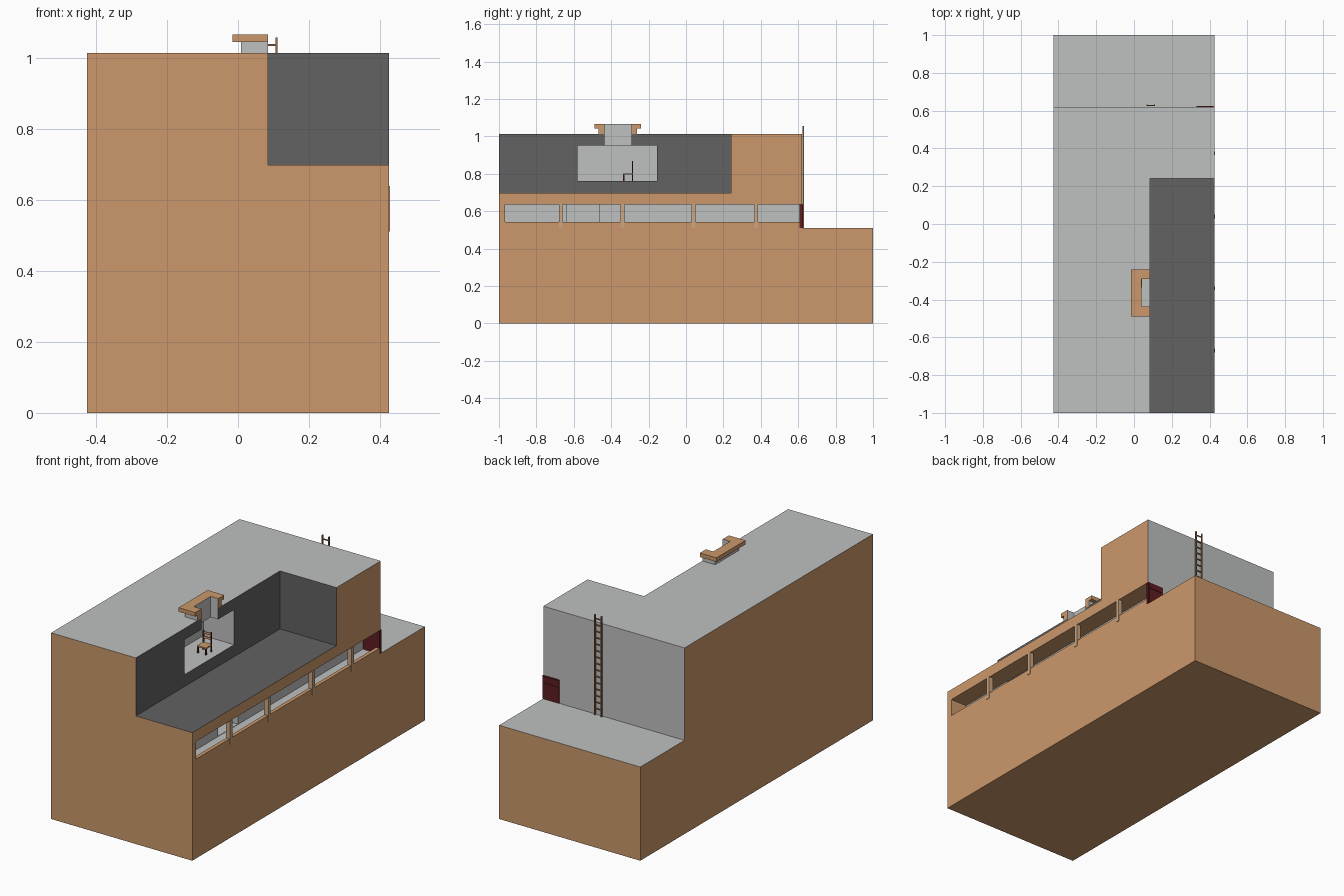
import bpy, bmesh

if "Cube" in bpy.data.objects:
    bpy.data.objects.remove(bpy.data.objects["Cube"])


def material(name, r, g, b):
    lin = [((c / 255 + 0.055) / 1.055) ** 2.4 for c in (r, g, b)]
    m = bpy.data.materials.new(name)
    m.diffuse_color = (*lin, 1)
    m.use_nodes = True
    m.node_tree.nodes["Principled BSDF"].inputs["Base Color"].default_value = m.diffuse_color
    return m


EARTH = material("earth_orange", 203, 152, 107)
GREY = material("plaster_grey", 190, 193, 191)
DARK = material("dark_grey", 98, 98, 98)
MAROON = material("maroon_wood", 95, 28, 33)
TAN = material("tan_post", 203, 166, 130)
WOOD = material("brown_wood", 150, 108, 78)


def add_object(name, bm, *mats):
    bmesh.ops.recalc_face_normals(bm, faces=bm.faces[:])
    me = bpy.data.meshes.new(name)
    bm.to_mesh(me)
    bm.free()
    for m in mats:
        me.materials.append(m)
    ob = bpy.data.objects.new(name, me)
    bpy.context.collection.objects.link(ob)
    return ob


def prism(name, pts, move, *mats):
    """Extrude a flat profile of 3D points along a vector."""
    bm = bmesh.new()
    f = bm.faces.new([bm.verts.new(p) for p in pts])
    g = bmesh.ops.extrude_face_region(bm, geom=[f])
    bmesh.ops.translate(bm, vec=move, verts=[v for v in g["geom"] if isinstance(v, bmesh.types.BMVert)])
    return add_object(name, bm, *mats)


def box(name, x0, x1, y0, y1, z0, z1, *mats):
    return prism(name, [(x0, y0, z0), (x1, y0, z0), (x1, y1, z0), (x0, y1, z0)], (0, 0, z1 - z0), *mats)


def paint(ob, rule):
    for p in ob.data.polygons:
        p.material_index = rule(p.center, p.normal)


# main ground block: tall part and low terrace behind
block = prism("ground_block",
              [(-0.425, -1, 0), (-0.425, 1, 0), (-0.425, 1, 0.51), (-0.425, 0.62, 0.51),
               (-0.425, 0.62, 1.013), (-0.425, -1, 1.013)], (0.85, 0, 0), EARTH, GREY, DARK)

# cutters: open notch, chamber, shaft, corridor with parapet, niche
cutters = [
    box("notch_cutter", 0.085, 0.6, -1.2, 0.24, 0.697, 1.3),
    box("chamber_cutter", -0.10, 0.5, -0.58, -0.155, 0.762, 0.952),
    box("shaft_cutter", 0.04, 0.5, -0.437, -0.292, 0.93, 1.3),
    prism("corridor_cutter", [(0.325, -0.968, 0.51), (0.405, -0.968, 0.51), (0.405, -0.968, 0.541),
                              (0.5, -0.968, 0.541), (0.5, -0.968, 0.637), (0.325, -0.968, 0.637)],
          (0, 1.578, 0)),
    box("niche_cutter", 0.2, 0.36, -0.637, -0.465, 0.512, 0.635),
]
for c in cutters:
    mod = block.modifiers.new(c.name, "BOOLEAN")
    mod.operation = "DIFFERENCE"
    mod.solver = "EXACT"
    mod.object = c
dg = bpy.context.evaluated_depsgraph_get()
cut_mesh = bpy.data.meshes.new_from_object(block.evaluated_get(dg))
block.modifiers.clear()
block.data = cut_mesh
cut_mesh.materials.clear()
for m in (EARTH, GREY, DARK):
    cut_mesh.materials.append(m)
for c in cutters:
    bpy.data.objects.remove(c)


def block_rule(c, n):
    if c.y < -0.99 or abs(c.x) > 0.42:
        return 0                                        # outer cut sides
    if c.x > 0.083 and 0.69 < c.z < 1.005 and c.y < 0.245:
        return 2                                        # notch
    if -0.105 < c.x < 0.083 and 0.75 < c.z < 1.012 and -0.59 < c.y < -0.15:
        return 1                                        # chamber and shaft
    if 0.1 < c.x and 0.505 < c.z < 0.64 and c.y < 0.615:    # corridor
        if n.x > 0.5 or (n.z > 0.5 and c.z < 0.53):
            return 1
        return 1 if c.x < 0.32 and n.z > -0.5 else 0
    if n.z > 0.5 or (n.y > 0.5 and c.y < 0.7):
        return 1                                        # ground surfaces, back cliff
    return 0


paint(block, block_rule)


# C-shaped well head above the shaft
def c_ring(name, x0, y0, y1, z0, z1):
    pts = [(0.085, y0, z0), (x0, y0, z0), (x0, y1, z0), (0.085, y1, z0),
           (0.085, -0.292, z0), (0.04, -0.292, z0), (0.04, -0.437, z0), (0.085, -0.437, z0)]
    return prism(name, pts, (0, 0, z1 - z0), EARTH, GREY)


neck = c_ring("well_neck", 0.008, -0.468, -0.262, 1.013, 1.043)
paint(neck, lambda c, n: 0 if c.x > 0.084 else 1)
rim = c_ring("well_rim", -0.015, -0.49, -0.24, 1.043, 1.065)
paint(rim, lambda c, n: 1 if abs(n.z) < 0.5 and 0.03 < c.x < 0.084 and -0.44 < c.y < -0.29 else 0)

# corridor window posts
for i, y in enumerate((-0.67, -0.34, 0.04, 0.375)):
    box(f"window_post_{i + 1}", 0.403, 0.428, y - 0.01, y + 0.01, 0.51, 0.638, TAN)

# double door at the corridor end
box("door", 0.327, 0.427, 0.608, 0.623, 0.511, 0.638, MAROON)
for i, x in enumerate((0.333, 0.379)):
    box(f"door_leaf_{i + 1}", x, x + 0.042, 0.622, 0.626, 0.512, 0.598, MAROON)
box("door_transom", 0.333, 0.421, 0.622, 0.626, 0.604, 0.634, MAROON)

# ladder against the back cliff
for side, x in (("left", 0.065), ("right", 0.105)):
    box(f"ladder_{side}_rail", x, x + 0.006, 0.624, 0.632, 0.51, 1.056, WOOD)
for i in range(15):
    z = 0.545 + 0.035 * i
    box(f"ladder_rung_{i + 1}", 0.07, 0.106, 0.626, 0.630, z - 0.003, z + 0.003, WOOD)

# chair in the chamber
X0, X1, Y0, Y1 = -0.010, 0.043, -0.337, -0.283
box("chair_seat", X0, X1, Y0, Y1, 0.795, 0.802, EARTH)
for i, x in enumerate((X0, X1 - 0.007)):
    box(f"chair_front_leg_{i + 1}", x, x + 0.007, Y0, Y0 + 0.007, 0.762, 0.796, MAROON)
    box(f"chair_back_leg_{i + 1}", x, x + 0.007, Y1 - 0.006, Y1, 0.762, 0.868, MAROON)
for i, z in enumerate((0.825, 0.850)):
    box(f"chair_back_slat_{i + 1}", X0 + 0.006, X1 - 0.006, Y1 - 0.005, Y1 - 0.001, z, z + 0.012, EARTH)
